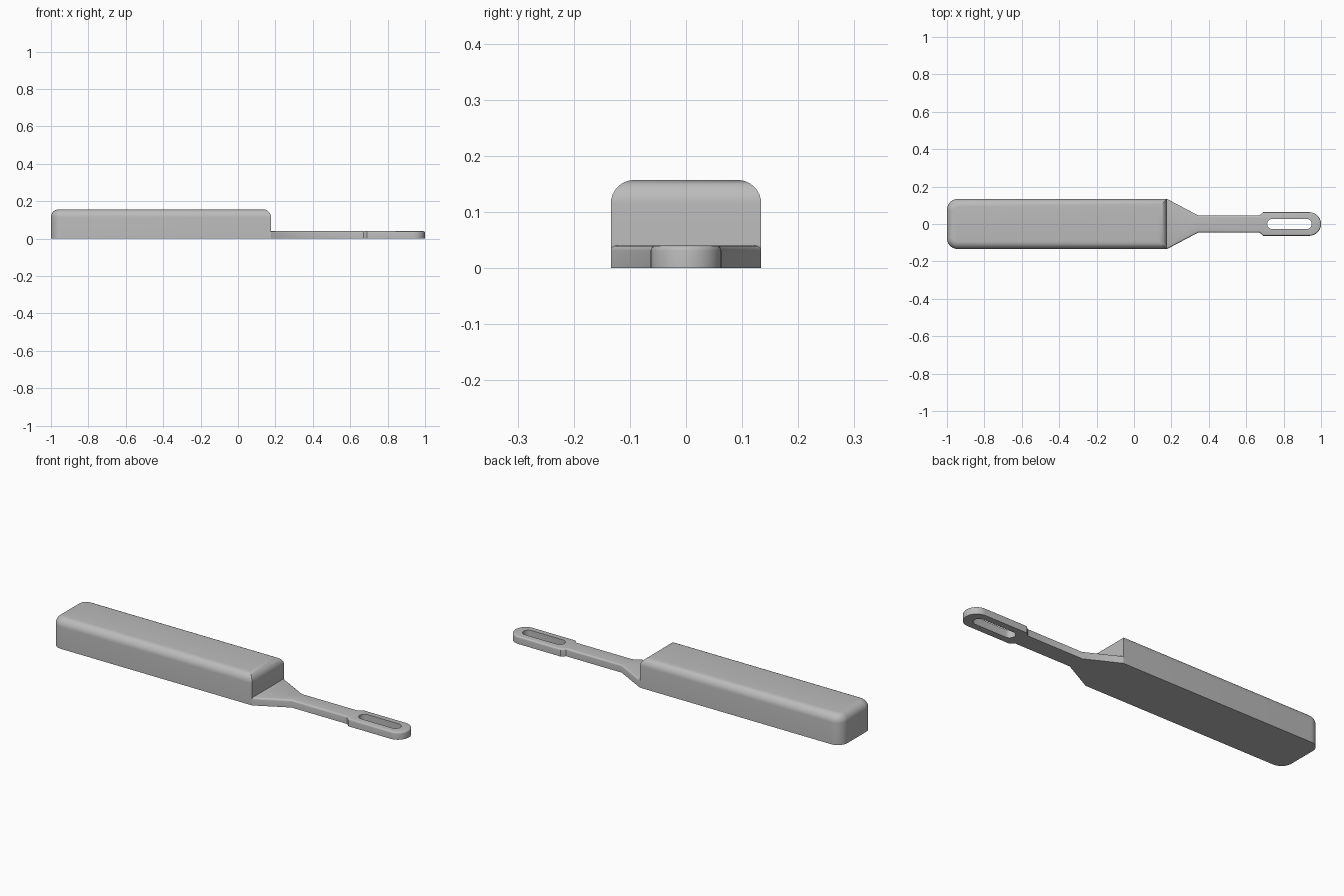
import bpy, bmesh, math

if "Cube" in bpy.data.objects:
    bpy.data.objects.remove(bpy.data.objects["Cube"], do_unlink=True)

grey = bpy.data.materials.new("light_grey")
colour = (0.5, 0.5, 0.5, 1)
grey.diffuse_color = colour
grey.use_nodes = True
grey.node_tree.nodes["Principled BSDF"].inputs["Base Color"].default_value = colour

JOIN_X = 0.176      # where the handle meets the body
HALF_W = 0.134


def prism(outline, z0, z1):
    """Extrude a flat outline between two heights."""
    bm = bmesh.new()
    face = bm.faces.new([bm.verts.new((x, y, z0)) for x, y in outline])
    new = bmesh.ops.extrude_face_region(bm, geom=[face])["geom"]
    for v in new:
        if isinstance(v, bmesh.types.BMVert):
            v.co.z = z1
    bmesh.ops.recalc_face_normals(bm, faces=bm.faces)
    return bm


def arc(cx, cy, r, start, end, steps):
    return [(cx + r * math.cos(math.radians(start + (end - start) * i / steps)),
             cy + r * math.sin(math.radians(start + (end - start) * i / steps)))
            for i in range(steps + 1)]


def round_edges(bm, test, radius, segments):
    edges = [e for e in bm.edges if test(*[v.co for v in e.verts])]
    bmesh.ops.bevel(bm, geom=edges, offset=radius, segments=segments,
                    profile=0.5, affect='EDGES', clamp_overlap=True)


def finish(name, bm):
    mesh = bpy.data.meshes.new(name)
    bm.to_mesh(mesh)
    bm.free()
    mesh.materials.append(grey)
    obj = bpy.data.objects.new(name, mesh)
    bpy.context.collection.objects.link(obj)
    return obj


def smooth(obj):
    bpy.ops.object.select_all(action='DESELECT')
    obj.select_set(True)
    bpy.context.view_layer.objects.active = obj
    bpy.ops.object.shade_smooth_by_angle(angle=math.radians(30))


# Body: block with rounded far corners and rounded top rim
TOP = 0.157
outline = ([(JOIN_X, -HALF_W), (JOIN_X, HALF_W)]
           + arc(-0.942, HALF_W - 0.058, 0.058, 90, 180, 10)
           + arc(-0.942, 0.058 - HALF_W, 0.058, 180, 270, 10))
bm = prism(outline, 0, TOP)
round_edges(bm, lambda a, b: min(a.z, b.z) > TOP - 0.001, 0.042, 8)
smooth(finish("body", bm))

# Handle: tapered shoulder, narrow neck and round-ended tab
THICK = 0.04
TAB = 0.063
side = [(JOIN_X, -HALF_W), (0.345, -0.045), (0.67, -0.045), (0.69, -TAB)]
outline = side + arc(1 - TAB, 0, TAB, -90, 90, 24) + [(x, -y) for x, y in reversed(side)]
bm = prism(outline, 0, THICK)
round_edges(bm, lambda a, b: min(a.z, b.z) > THICK - 0.001
            and max(a.x, b.x) > JOIN_X + 0.01, 0.009, 4)
handle = finish("handle", bm)

# Hanging slot cut through the tab
R = 0.028
slot = arc(0.95 - R, 0, R, -90, 90, 12) + arc(0.712 + R, 0, R, 90, 270, 12)
cutter = finish("slot_cutter", prism(slot, -0.05, 0.1))
cutter.hide_render = True
cut = handle.modifiers.new("slot", 'BOOLEAN')
cut.operation = 'DIFFERENCE'
cut.solver = 'EXACT'
cut.object = cutter
bpy.context.view_layer.objects.active = handle
bpy.ops.object.modifier_apply(modifier=cut.name)
bpy.data.objects.remove(cutter, do_unlink=True)
smooth(handle)
